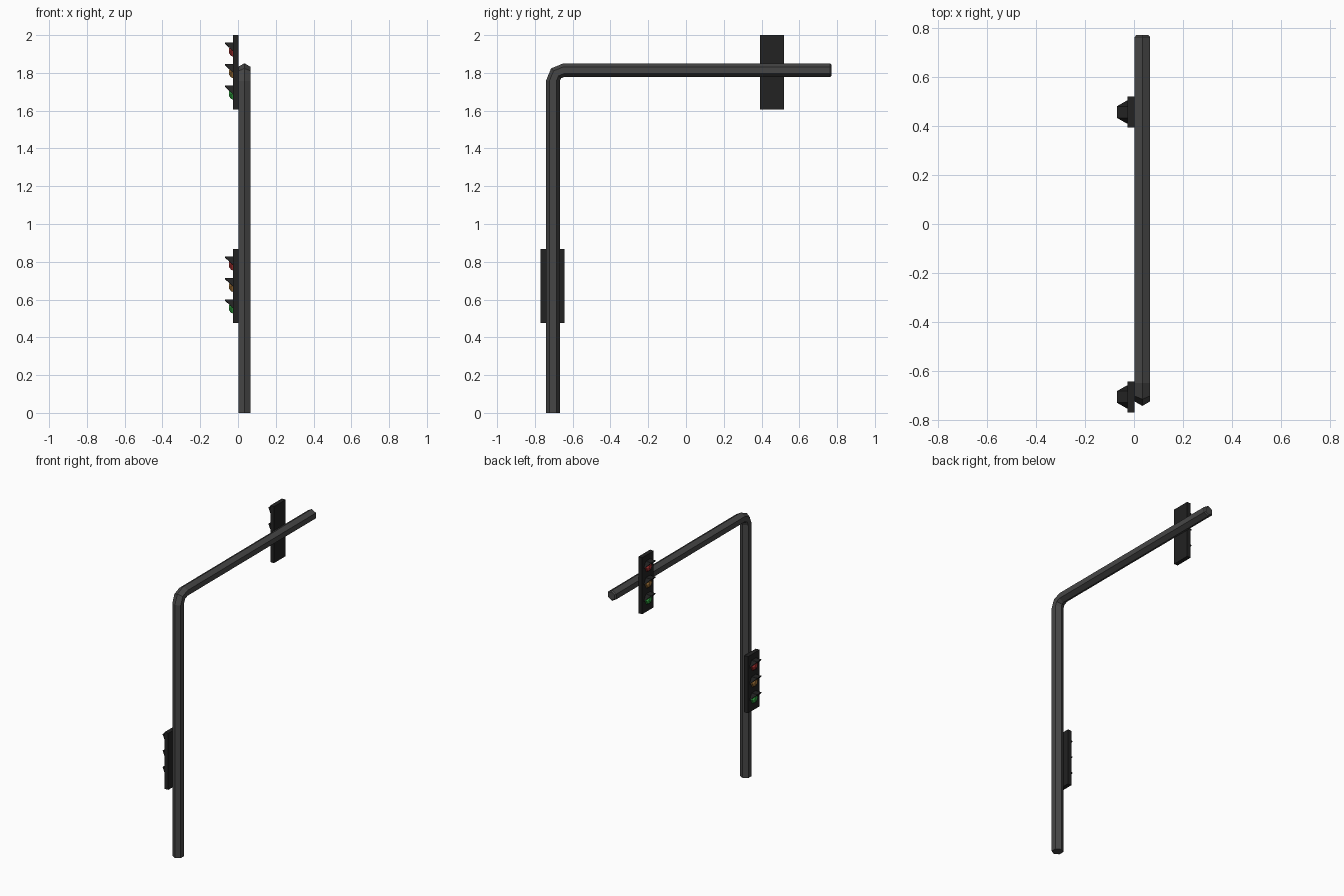
import bpy, bmesh, math
from mathutils import Vector

if "Cube" in bpy.data.objects:
    bpy.data.objects.remove(bpy.data.objects["Cube"])


def mat(name, rgb):
    m = bpy.data.materials.new(name)
    m.diffuse_color = (*rgb, 1)
    m.use_nodes = True
    m.node_tree.nodes["Principled BSDF"].inputs["Base Color"].default_value = m.diffuse_color
    return m


GREY = mat("pole grey", (0.062, 0.062, 0.062))
BLACK = mat("housing black", (0.016, 0.016, 0.016))
LIGHTS = [("red", mat("signal red", (0.45, 0.035, 0.035)), 0.114),
          ("amber", mat("signal amber", (0.42, 0.2, 0.045)), 0.0),
          ("green", mat("signal green", (0.035, 0.42, 0.06)), -0.114)]


def finish(name, bm, material):
    bmesh.ops.recalc_face_normals(bm, faces=bm.faces)
    me = bpy.data.meshes.new(name)
    bm.to_mesh(me)
    bm.free()
    me.materials.append(material)
    ob = bpy.data.objects.new(name, me)
    bpy.context.collection.objects.link(ob)
    return ob


def loft(name, rings, material):
    # skin closed rings of equal length and cap both ends
    bm = bmesh.new()
    vs = [[bm.verts.new(p) for p in r] for r in rings]
    n = len(vs[0])
    for a, b in zip(vs, vs[1:]):
        for i in range(n):
            j = (i + 1) % n
            bm.faces.new((a[i], a[j], b[j], b[i]))
    bm.faces.new(vs[0])
    bm.faces.new(vs[-1])
    return finish(name, bm, material)


# Hexagonal pole with a two-step bend into the horizontal arm
R, PX = 0.037, 0.034


def pole_ring(y, z, ang, r=R):
    # ang 0: pole runs up, ang 90 degrees: pole runs along +y
    out = Vector((0, -math.cos(ang), math.sin(ang)))
    side = Vector((1, 0, 0))
    c = Vector((PX, y, z))
    return [c + out * r * math.cos(k * math.pi / 3) + side * r * math.sin(k * math.pi / 3)
            for k in range(6)]


BY, BZ, BR = -0.648, 1.757, 0.057
rings = [pole_ring(BY - BR, 0, 0)]
for k in range(3):
    a = k * math.pi / 4
    rings.append(pole_ring(BY - BR * math.cos(a), BZ + BR * math.sin(a), a))
rings.append(pole_ring(0.762, BZ + BR, math.pi / 2))
rings.append(pole_ring(0.77, BZ + BR, math.pi / 2, R - 0.008))
loft("pole", rings, GREY)

# Signal heads facing -x: backing plate, lenses and hoods
X_BACK, X_FRONT = 0.002, -0.027


def plate(name, y, z):
    hw, hh = 0.0635, 0.1965
    loft(name, [[(x, y + s * hw, z + t * hh) for s, t in ((-1, -1), (1, -1), (1, 1), (-1, 1))]
                for x in (X_BACK, X_FRONT)], BLACK)


def lens(name, y, z, material):
    loft(name, [[(x, y + r * math.cos(k * math.pi / 3), z + r * math.sin(k * math.pi / 3))
                 for k in range(6)]
                for x, r in ((X_FRONT + 0.002, 0.036), (X_FRONT - 0.010, 0.032),
                             (X_FRONT - 0.020, 0.016))], material)


def hood(name, y, z):
    # upper half of a hexagonal tube, cut at a slant
    r, h = 0.047, 0.0425
    prof = [(-r, 0, 0.002), (-r / 2, h, 0.043), (r / 2, h, 0.043), (r, 0, 0.002)]
    rings = []
    for py, pz, d in prof:
        s = 0.88
        rings.append([(X_FRONT + 0.001, y + py, z + pz), (X_FRONT - d, y + py, z + pz),
                      (X_FRONT - d, y + py * s, z + pz * s),
                      (X_FRONT + 0.001, y + py * s, z + pz * s)])
    loft(name, rings, BLACK)


for label, y, z in (("upper", 0.4565, 1.8035), ("lower", -0.7055, 0.6715)):
    plate(label + "_signal_housing", y, z)
    for colour, m, dz in LIGHTS:
        lens(f"{label}_{colour}_lens", y, z + dz, m)
        hood(f"{label}_{colour}_hood", y, z + dz)
